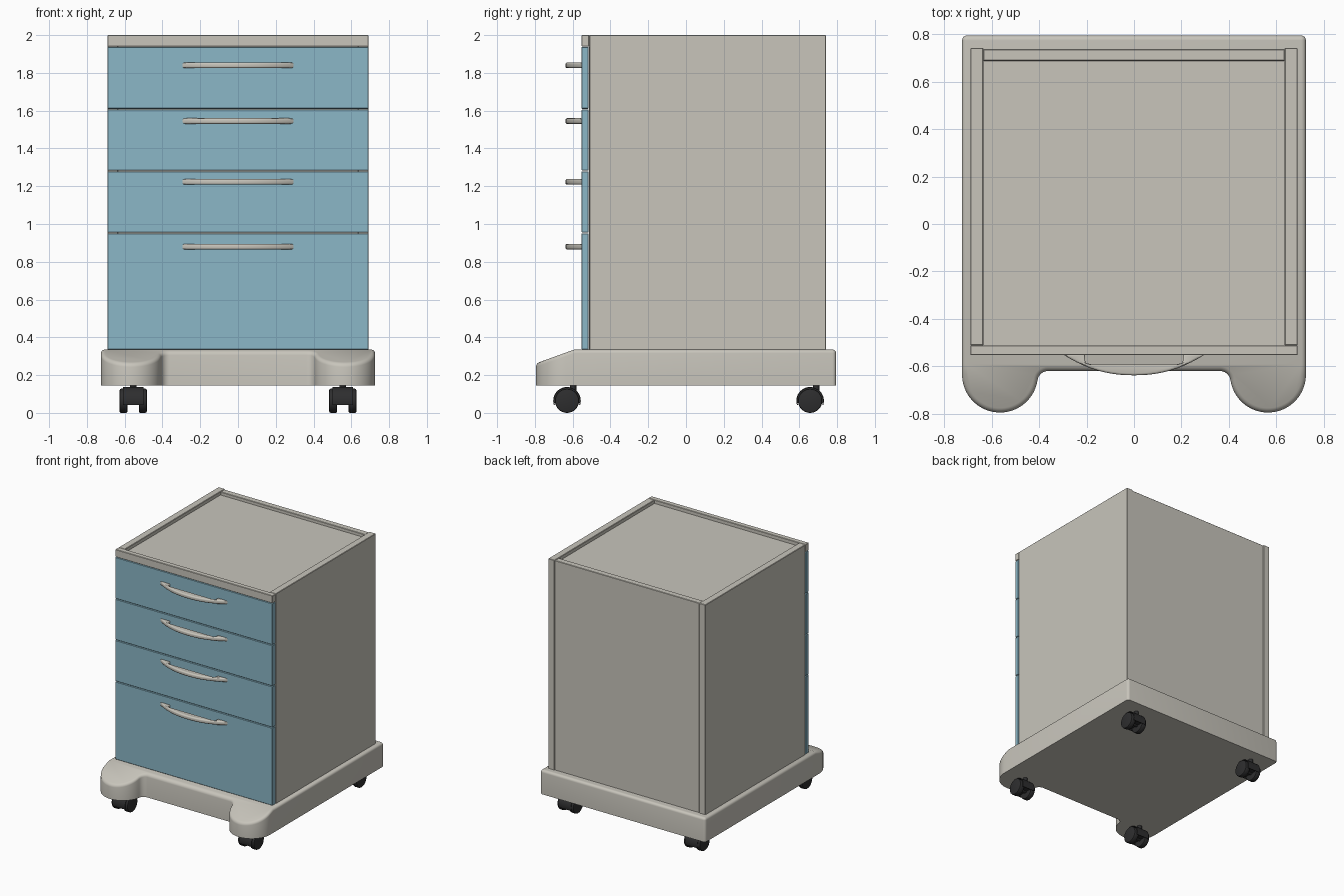
import bpy, bmesh, math
from mathutils import Vector

if "Cube" in bpy.data.objects:
    bpy.data.objects.remove(bpy.data.objects["Cube"])


def material(name, rgb):
    m = bpy.data.materials.new(name)
    m.diffuse_color = (*rgb, 1)
    m.use_nodes = True
    m.node_tree.nodes["Principled BSDF"].inputs["Base Color"].default_value = m.diffuse_color
    return m


BEIGE = material("warm_grey", (0.578, 0.558, 0.500))
BLUE = material("drawer_blue", (0.258, 0.474, 0.571))
BLACK = material("caster_black", (0.027, 0.027, 0.028))


def finish(name, bm, mat, bevel=0, segs=2):
    bmesh.ops.recalc_face_normals(bm, faces=bm.faces)
    me = bpy.data.meshes.new(name)
    bm.to_mesh(me)
    bm.free()
    me.materials.append(mat)
    ob = bpy.data.objects.new(name, me)
    bpy.context.collection.objects.link(ob)
    if bevel:
        b = ob.modifiers.new("bevel", 'BEVEL')
        b.width, b.segments, b.limit_method = bevel, segs, 'ANGLE'
        b.angle_limit = math.radians(40)
    bpy.ops.object.select_all(action='DESELECT')
    ob.select_set(True)
    bpy.context.view_layer.objects.active = ob
    if bevel:
        bpy.ops.object.modifier_apply(modifier="bevel")
    bpy.ops.object.shade_smooth_by_angle(angle=math.radians(35))
    return ob


def prism(pts, direction):
    """Closed outline of 3D points, extruded along direction."""
    bm = bmesh.new()
    f = bm.faces.new([bm.verts.new(p) for p in pts])
    r = bmesh.ops.extrude_face_region(bm, geom=[f])
    verts = [v for v in r['geom'] if isinstance(v, bmesh.types.BMVert)]
    bmesh.ops.translate(bm, vec=Vector(direction), verts=verts)
    if not f.is_valid or len(f.link_loops if hasattr(f, "link_loops") else f.edges[0].link_faces) < 2:
        bmesh.ops.holes_fill(bm, edges=bm.edges, sides=0)
    bmesh.ops.recalc_face_normals(bm, faces=bm.faces)
    return bm


def box(name, x0, x1, y0, y1, z0, z1, mat, bevel=0.003):
    pts = [(x0, y0, z0), (x1, y0, z0), (x1, y1, z0), (x0, y1, z0)]
    return finish(name, prism(pts, (0, 0, z1 - z0)), mat, bevel, 1)


def arc(cx, cy, r, a0, a1, n):
    return [(cx + r * math.cos(math.radians(a0 + (a1 - a0) * i / n)),
             cy + r * math.sin(math.radians(a0 + (a1 - a0) * i / n))) for i in range(n + 1)]


# Base: outline with two round front feet, rounded rim, sloping feet tops
FOOT_X, FOOT_Y, FOOT_R, FRONT, FIL = 0.565, -0.635, 0.16, -0.62, 0.045
fil_y = FRONT - FIL
fil_x = FOOT_X - math.sqrt((FOOT_R + FIL) ** 2 - (fil_y - FOOT_Y) ** 2)
touch = math.degrees(math.atan2(fil_y - FOOT_Y, fil_x - FOOT_X)) % 360
half = arc(fil_x, fil_y, FIL, 90, touch - 180, 8)
half += arc(FOOT_X, FOOT_Y, FOOT_R, touch, 360, 28)[1:]
half += arc(0.705, 0.775, 0.02, 0, 90, 4)
outline = half + [(-x, y) for x, y in reversed(half)]
Z0, Z1 = 0.145, 0.335
bm = prism([(x, y, Z0) for x, y in outline], (0, 0, Z1 - Z0))
rim = [e for e in bm.edges if all(v.co.z > Z1 - 1e-4 for v in e.verts)]
bmesh.ops.bevel(bm, geom=rim, offset=0.019, offset_type='OFFSET', segments=4,
                profile=0.5, affect='EDGES', clamp_overlap=False)
CUT = -0.592
bmesh.ops.bisect_plane(bm, geom=bm.verts[:] + bm.edges[:] + bm.faces[:],
                       plane_co=(0, CUT, 0), plane_no=(0, 1, 0), dist=1e-5)
for v in bm.verts:
    if v.co.z > 0.25 and v.co.y < CUT:
        v.co.z -= (CUT - v.co.y) * 0.36
finish("base_plinth", bm, BEIGE)

# Cabinet shell
for s, side in ((1, "right"), (-1, "left")):
    a, b = sorted((s * 0.635, s * 0.69))
    box(side + "_side_panel", a, b, -0.512, 0.742, 0.33, 2.0, BEIGE)
box("back_panel", -0.635, 0.635, 0.688, 0.737, 0.33, 1.997, BEIGE)
box("cabinet_top_and_core", -0.636, 0.636, -0.513, 0.69, 0.33, 1.972, BEIGE, 0)
box("front_top_rail", -0.69, 0.69, -0.553, -0.512, 1.94, 2.0, BEIGE)

# Drawer fronts with bowed handles
levels = [(0.335, 0.951, 0.88), (0.955, 1.279, 1.223),
          (1.283, 1.606, 1.545), (1.61, 1.938, 1.84)]
for i, (z0, z1, hz) in enumerate(levels):
    box(f"drawer_front_{i + 1}", -0.69, 0.69, -0.553, -0.515, z0, z1, BLUE)
    n = 20
    outer = [(0.302 * t, -0.548 - 0.09 * (1 - abs(t) ** 2.2))
             for t in (-1 + 2 * k / n for k in range(n + 1))]
    inner = [(0.205 * t, -0.585 - 0.03 * (1 - t * t))
             for t in (1 - 2 * k / n for k in range(n + 1))]
    pts = outer + [(0.208, -0.548)] + inner + [(-0.208, -0.548)]
    bm = prism([(x, y, hz - 0.015) for x, y in pts], (0, 0, 0.03))
    rim = [e for e in bm.edges if abs(e.verts[0].co.z - e.verts[1].co.z) < 1e-5]
    bmesh.ops.bevel(bm, geom=rim, offset=0.009, offset_type='OFFSET', segments=3,
                    profile=0.5, affect='EDGES', clamp_overlap=True)
    finish(f"drawer_handle_{i + 1}", bm, BEIGE)


# Twin-wheel casters
def disc(name, x, w, y, z, r, bevel=0):
    pts = [(x - w / 2, p, q) for p, q in arc(y, z, r, 0, 360, 32)[:-1]]
    finish(name, prism(pts, (w, 0, 0)), BLACK, bevel)


for cx in (-0.555, 0.555):
    for cy, end in ((-0.63, "front"), (0.657, "rear")):
        tag = f"{end}_{'right' if cx > 0 else 'left'}"
        wz = 0.064
        for s in (-1, 1):
            disc(f"caster_wheel_{tag}", cx + s * 0.051, 0.042, cy, wz, 0.064, 0.008)
        disc(f"caster_axle_{tag}", cx, 0.10, cy, wz, 0.02)
        hood = arc(cy, wz, 0.073, -18, 198, 24) + arc(cy, wz, 0.068, 198, -18, 24)
        finish(f"caster_hood_{tag}",
               prism([(cx - 0.055, p, q) for p, q in hood], (0.11, 0, 0)), BLACK)
        # web joining the hood to the axle between the wheels
        web = arc(cy, wz, 0.069, -10, 190, 20)
        finish(f"caster_body_{tag}",
               prism([(cx - 0.029, p, q) for p, q in web], (0.058, 0, 0)), BLACK)
        stem = arc(cx, cy + 0.032, 0.017, 0, 360, 16)[:-1]
        finish(f"caster_stem_{tag}",
               prism([(p, q, 0.11) for p, q in stem], (0, 0, 0.05)), BLACK)
